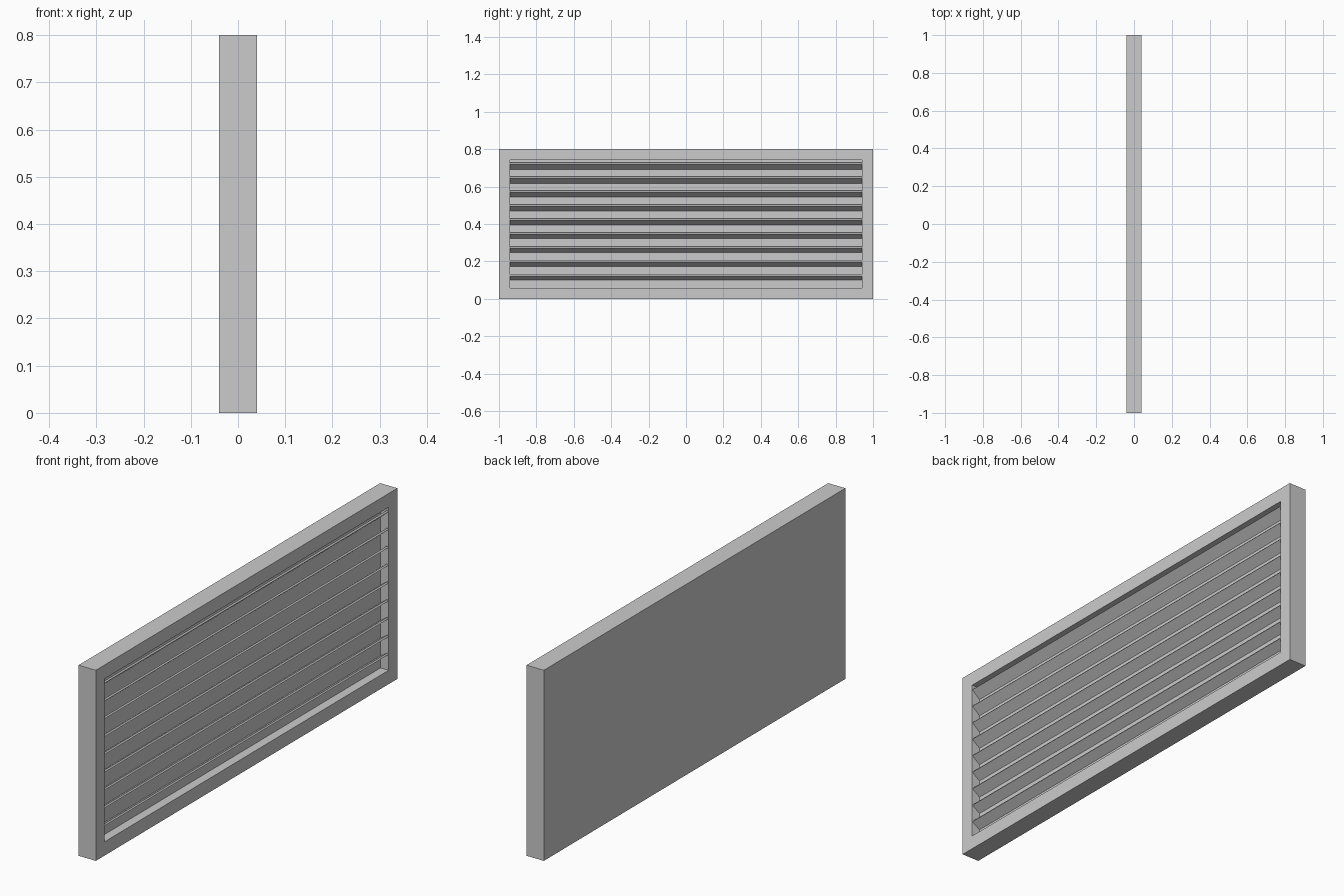
import bpy, bmesh
from math import sin, cos, radians
from mathutils import Vector

if "Cube" in bpy.data.objects:
    bpy.data.objects.remove(bpy.data.objects["Cube"])

W, H, D = 2.0, 0.8, 0.08      # length (y), height (z), depth (x)
RIM = 0.058                   # frame border width
RECESS = 0.038                # depth of the opening
SLATS = 9


def finish(bm, name):
    bmesh.ops.recalc_face_normals(bm, faces=bm.faces)
    me = bpy.data.meshes.new(name)
    bm.to_mesh(me)
    bm.free()
    ob = bpy.data.objects.new(name, me)
    bpy.context.collection.objects.link(ob)
    return ob


def prism(name, profile, half_len):
    """Extrude an (x, z) profile along y."""
    bm = bmesh.new()
    face = bm.faces.new([bm.verts.new((x, -half_len, z)) for x, z in profile])
    ext = bmesh.ops.extrude_face_region(bm, geom=[face])
    verts = [v for v in ext["geom"] if isinstance(v, bmesh.types.BMVert)]
    bmesh.ops.translate(bm, verts=verts, vec=(0, 2 * half_len, 0))
    return finish(bm, name)


# Frame: solid box with a recessed opening on the +x side
bm = bmesh.new()
bmesh.ops.create_cube(bm, size=1)
bmesh.ops.scale(bm, verts=bm.verts, vec=(D, W, H))
bmesh.ops.translate(bm, verts=bm.verts, vec=(0, 0, H / 2))
bm.normal_update()
front = max(bm.faces, key=lambda f: f.calc_center_median().x)
bmesh.ops.inset_region(bm, faces=[front], thickness=RIM, use_even_offset=True)
ext = bmesh.ops.extrude_face_region(bm, geom=[front])
verts = [v for v in ext["geom"] if isinstance(v, bmesh.types.BMVert)]
bmesh.ops.translate(bm, verts=verts, vec=(-RECESS, 0, 0))
leftover = [f for f in bm.faces if f is front]
if leftover:
    bmesh.ops.delete(bm, geom=leftover, context='FACES_ONLY')
finish(bm, "frame")

# Slats: thin tilted boards, outer edge up, slightly steeper toward the top
T, X_OUT, X_IN = 0.008, 0.038, -0.003
for i in range(SLATS):
    a = radians(41 - 8 * i / (SLATS - 1))
    along = Vector((-cos(a), -sin(a)))
    across = Vector((-sin(a), cos(a))) * T
    top = 0.728 - 0.0748 * i
    p = Vector((X_OUT, top - across.y))
    q = p + along * ((X_OUT - X_IN) / cos(a))
    prism(f"slat_{i + 1}", [p, q, q + across, p + across], W / 2 - RIM + 0.002)
